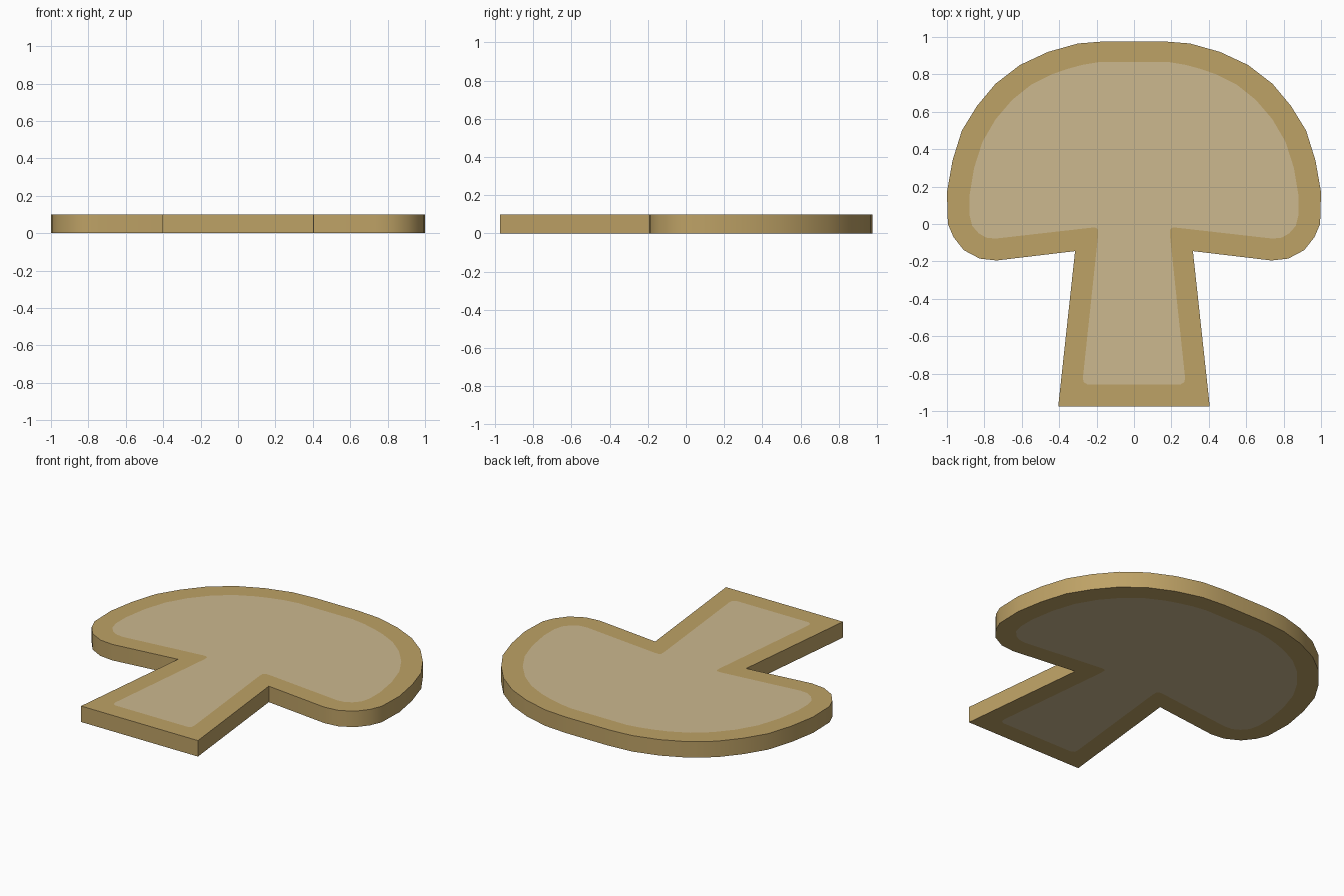
import bpy, bmesh, math

if "Cube" in bpy.data.objects:
    bpy.data.objects.remove(bpy.data.objects["Cube"])

THICK = 0.1

def material(name, srgb):
    m = bpy.data.materials.new(name)
    lin = [((c / 255 + 0.055) / 1.055) ** 2.4 for c in srgb]
    m.diffuse_color = (*lin, 1)
    m.use_nodes = True
    m.node_tree.nodes["Principled BSDF"].inputs["Base Color"].default_value = m.diffuse_color
    return m

def mirrored(half):
    # right half runs top to bottom; left half is its mirror, bottom to top
    return half + [(-x, y) for x, y in reversed(half)]

# right half of the mushroom silhouette
outer = mirrored([
    (.15, .977), (.30, .965), (.46, .92), (.61, .85), (.74, .75), (.84, .63),
    (.92, .50), (.97, .34), (1, .17), (.995, 0), (.965, -.07), (.91, -.14),
    (.825, -.185), (.735, -.195), (.315, -.145), (.405, -.975)])

# right half of the pale centre panel
inner = mirrored([
    (.19, .865), (.28, .85), (.36, .828), (.44, .80), (.55, .745), (.65, .665),
    (.74, .56), (.81, .44), (.855, .30), (.88, .15), (.88, .05), (.865, -.01),
    (.83, -.05), (.79, -.073), (.74, -.078), (.23, -.02), (.205, -.02),
    (.193, -.03), (.192, -.06), (.273, -.82), (.27, -.845), (.25, -.857)])

bm = bmesh.new()

def loop(points, z):
    vs = [bm.verts.new((x, y, z)) for x, y in points]
    es = [bm.edges.new((vs[i], vs[(i + 1) % len(vs)])) for i in range(len(vs))]
    return vs, es

rims = []
for z in (0, THICK):
    ov, oe = loop(outer, z)
    iv, ie = loop(inner, z)
    # border ring around the panel
    bmesh.ops.triangle_fill(bm, edges=oe + ie, use_beauty=True, normal=(0, 0, 1))
    # centre panel
    panel = bm.faces.new(iv)
    panel.material_index = 1
    rims.append(ov)

# side wall
low, high = rims
n = len(low)
for i in range(n):
    j = (i + 1) % n
    bm.faces.new((low[i], low[j], high[j], high[i]))
bmesh.ops.recalc_face_normals(bm, faces=bm.faces[:])

mesh = bpy.data.meshes.new("mushroom_plaque")
bm.to_mesh(mesh)
bm.free()
mesh.materials.append(material("tan_border", (190, 162, 102)))
mesh.materials.append(material("pale_centre", (204, 184, 143)))
obj = bpy.data.objects.new("mushroom_plaque", mesh)
bpy.context.collection.objects.link(obj)
bpy.context.view_layer.objects.active = obj
obj.select_set(True)
bpy.ops.object.shade_smooth_by_angle(angle=math.radians(35))
